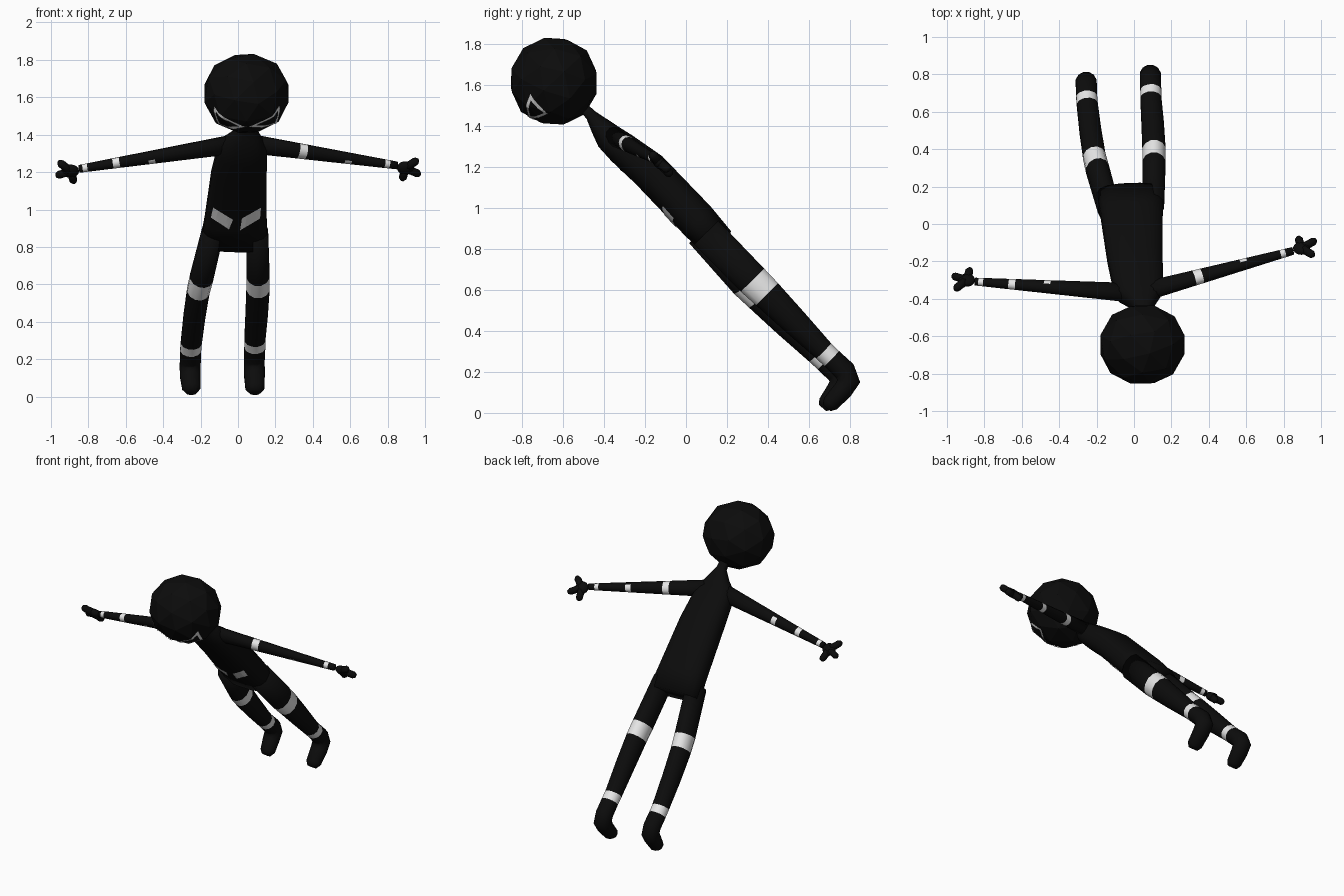
import bpy, bmesh, math
from mathutils import Vector, Matrix
from mathutils.bvhtree import BVHTree

if "Cube" in bpy.data.objects:
    bpy.data.objects.remove(bpy.data.objects["Cube"])


def material(name, v):
    m = bpy.data.materials.new(name)
    m.diffuse_color = (v, v, v, 1)
    m.use_nodes = True
    m.node_tree.nodes["Principled BSDF"].inputs["Base Color"].default_value = m.diffuse_color
    return m


BLACK = material("black", 0.0035)
WHITE = material("white", 0.8)
UP = Vector((0, -0.68, 0.73))      # leaning body axis, towards the head


def finish(name, bm, mats, smooth=True):
    me = bpy.data.meshes.new(name)
    bm.to_mesh(me)
    bm.free()
    ob = bpy.data.objects.new(name, me)
    bpy.context.collection.objects.link(ob)
    for m in mats:
        me.materials.append(m)
    for p in me.polygons:
        p.use_smooth = smooth
    return ob


def loft(name, stations, sides=12, power=1.0, ref=(1, 0, 0)):
    """Skin rings (centre, half width, half depth, band); band colours the next span:
    1 = full ring, 2 = all but the head side."""
    bm = bmesh.new()
    pts = [Vector(s[0]) for s in stations]
    rings = []
    for i, s in enumerate(stations):
        t = (pts[min(i + 1, len(pts) - 1)] - pts[max(i - 1, 0)]).normalized()
        u = Vector(ref)
        u = (u - t * u.dot(t)).normalized()
        v = t.cross(u)
        ring = []
        for k in range(sides):
            a = 2 * math.pi * (k + 0.5) / sides
            c, d = math.cos(a), math.sin(a)
            c = math.copysign(abs(c) ** power, c)
            d = math.copysign(abs(d) ** power, d)
            ring.append(bm.verts.new(pts[i] + u * c * s[1] + v * d * s[2]))
        rings.append(ring)
    for i in range(len(rings) - 1):
        mid = (pts[i] + pts[i + 1]) / 2
        band = stations[i][3] if len(stations[i]) > 3 else 0
        for k in range(sides):
            n = (k + 1) % sides
            f = bm.faces.new((rings[i][k], rings[i][n], rings[i + 1][n], rings[i + 1][k]))
            out = (f.calc_center_median() - mid).normalized()
            f.material_index = int(band == 1 or (band == 2 and out.dot(UP) < 0.3))
    bm.faces.new(rings[0])
    bm.faces.new(rings[-1])
    bmesh.ops.recalc_face_normals(bm, faces=bm.faces)
    return finish(name, bm, (BLACK, WHITE))


def plate(name, target, quads, outward, n=8):
    """Thin painted patches wrapped onto a target surface."""
    me = target.data
    tree = BVHTree.FromPolygons([v.co for v in me.vertices],
                                [p.vertices[:] for p in me.polygons])
    bm = bmesh.new()
    for quad in quads:
        a, b, c, d = (Vector(q) for q in quad)
        grid = []
        for i in range(n + 1):
            row = []
            for j in range(n + 1):
                p = a.lerp(b, i / n).lerp(d.lerp(c, i / n), j / n)
                o = outward(p)
                hit = tree.ray_cast(p + o * 0.5, -o)[0]
                row.append(bm.verts.new((hit or p) + o * 0.005))
            grid.append(row)
        for i in range(n):
            for j in range(n):
                f = bm.faces.new((grid[i][j], grid[i + 1][j],
                                  grid[i + 1][j + 1], grid[i][j + 1]))
                f.normal_update()
                if f.normal.dot(outward(f.calc_center_median())) < 0:
                    f.normal_flip()
    finish(name, bm, (WHITE,), False)


# Head
HEAD = Vector((0.045, -0.645, 1.62))
bm = bmesh.new()
bmesh.ops.create_icosphere(bm, subdivisions=2, radius=1, matrix=(
    Matrix.Translation(HEAD) @ Matrix.Diagonal((0.237, 0.22, 0.22, 1))
    @ Matrix.Rotation(math.radians(43), 4, 'X')))
head = finish("head", bm, (BLACK,), False)

# Angry triangular eye outlines
eyes = []
for s in (-1, 1):
    tri = [Vector((0.052 + s * x, y, z)) for x, y, z in
           ((0.178, -0.765, 1.555), (0.162, -0.675, 1.45), (0.003, -0.76, 1.45))]
    mid = sum(tri, Vector()) / 3
    inner = [p.lerp(mid, 0.36) for p in tri]
    for i in range(3):
        j = (i + 1) % 3
        eyes.append((tri[i], tri[j], inner[j], inner[i]))
plate("eyes", head, eyes, lambda p: (p - HEAD).normalized())

# Torso with neck
torso = loft("torso", [
    ((0.05, -0.51, 1.50), 0.03, 0.025),
    ((0.05, -0.465, 1.455), 0.033, 0.028),
    ((0.045, -0.42, 1.40), 0.075, 0.05),
    ((0.03, -0.375, 1.345), 0.125, 0.07),
    ((0.02, -0.31, 1.29), 0.138, 0.082),
    ((0.005, -0.18, 1.185), 0.15, 0.095),
    ((-0.012, 0.05, 0.945), 0.168, 0.096),
    ((-0.02, 0.155, 0.83), 0.182, 0.088)], 16, 0.75)

# Hip marks
hips = []
for corners in (((-0.133, 1.01), (-0.027, 0.945), (-0.048, 0.893), (-0.145, 0.957)),
                ((0.123, 1.01), (0.021, 0.952), (0.011, 0.888), (0.118, 0.952))):
    hips.append([(x, -0.03, z) for x, z in corners])
plate("hip_marks", torso, hips, lambda p: Vector((0, -1, 0)))

# Legs with feet
loft("right_leg", [
    ((0.103, 0.10, 0.88), 0.06, 0.085),
    ((0.107, 0.325, 0.648), 0.064, 0.083, 1),
    ((0.107, 0.395, 0.58), 0.064, 0.079),
    ((0.10, 0.53, 0.445), 0.062, 0.068),
    ((0.09, 0.672, 0.303), 0.058, 0.054, 1),
    ((0.09, 0.712, 0.265), 0.058, 0.053),
    ((0.087, 0.775, 0.205), 0.058, 0.056),
    ((0.087, 0.795, 0.155), 0.058, 0.058),
    ((0.088, 0.765, 0.11), 0.057, 0.05),
    ((0.09, 0.705, 0.045), 0.052, 0.043),
    ((0.09, 0.687, 0.024), 0.033, 0.025)])
loft("left_leg", [
    ((-0.135, 0.08, 0.88), 0.06, 0.085),
    ((-0.195, 0.292, 0.635), 0.064, 0.081, 1),
    ((-0.212, 0.36, 0.567), 0.062, 0.077),
    ((-0.233, 0.495, 0.43), 0.06, 0.067),
    ((-0.25, 0.638, 0.288), 0.058, 0.054, 1),
    ((-0.253, 0.678, 0.25), 0.058, 0.053),
    ((-0.255, 0.738, 0.195), 0.058, 0.056),
    ((-0.256, 0.757, 0.15), 0.058, 0.058),
    ((-0.255, 0.73, 0.105), 0.056, 0.05),
    ((-0.25, 0.685, 0.045), 0.05, 0.043),
    ((-0.25, 0.667, 0.024), 0.032, 0.025)])


def arm(side, shoulder, wrist, bands, palm, tips):
    """Tapered arm with bands at given x, plus a three-fingered hand."""
    a, b, palm = Vector(shoulder), Vector(wrist), Vector(palm)

    def station(x, band=0):
        t = (x - a.x) / (b.x - a.x)
        return (a.lerp(b, t), 0.056 - 0.034 * t, 0.046 - 0.024 * t, band)

    st = [station(a.x)]
    for x, w, kind in bands:
        w = math.copysign(w / 2, b.x)
        st += [station(x - w, kind), station(x + w)]
    st += [station(b.x + math.copysign(0.03, b.x))]
    loft(side + "_arm", st, 12, ref=UP)
    # Palm
    bm = bmesh.new()
    bmesh.ops.create_uvsphere(bm, u_segments=12, v_segments=8, radius=1, matrix=(
        Matrix.Translation(palm) @ Matrix.Rotation(math.radians(43), 4, 'X')
        @ Matrix.Diagonal((0.046, 0.028, 0.042, 1))))
    finish(side + "_palm", bm, (BLACK,))
    # Fingers
    for i, tip in enumerate(tips):
        tip = Vector(tip)
        loft("%s_finger_%d" % (side, i + 1), [
            (palm, 0.028, 0.025), (palm.lerp(tip, 0.6), 0.023, 0.022),
            (palm.lerp(tip, 0.9), 0.023, 0.022), (palm.lerp(tip, 1.1), 0.013, 0.012)],
            8, ref=(0, 0.73, 0.68))


# Arms and hands
arm("left", (-0.05, -0.365, 1.345), (-0.82, -0.31, 1.222),
    ((-0.462, 0.035, 2), (-0.65, 0.036, 1), (-0.817, 0.026, 1)), (-0.895, -0.30, 1.205),
    ((-0.952, -0.345, 1.25), (-0.965, -0.278, 1.183), (-0.878, -0.245, 1.15)))
arm("right", (0.08, -0.355, 1.35), (0.82, -0.152, 1.24),
    ((0.342, 0.042, 1), (0.588, 0.036, 2), (0.795, 0.026, 1)), (0.895, -0.13, 1.222),
    ((0.955, -0.165, 1.262), (0.965, -0.09, 1.19), (0.88, -0.077, 1.165)))
